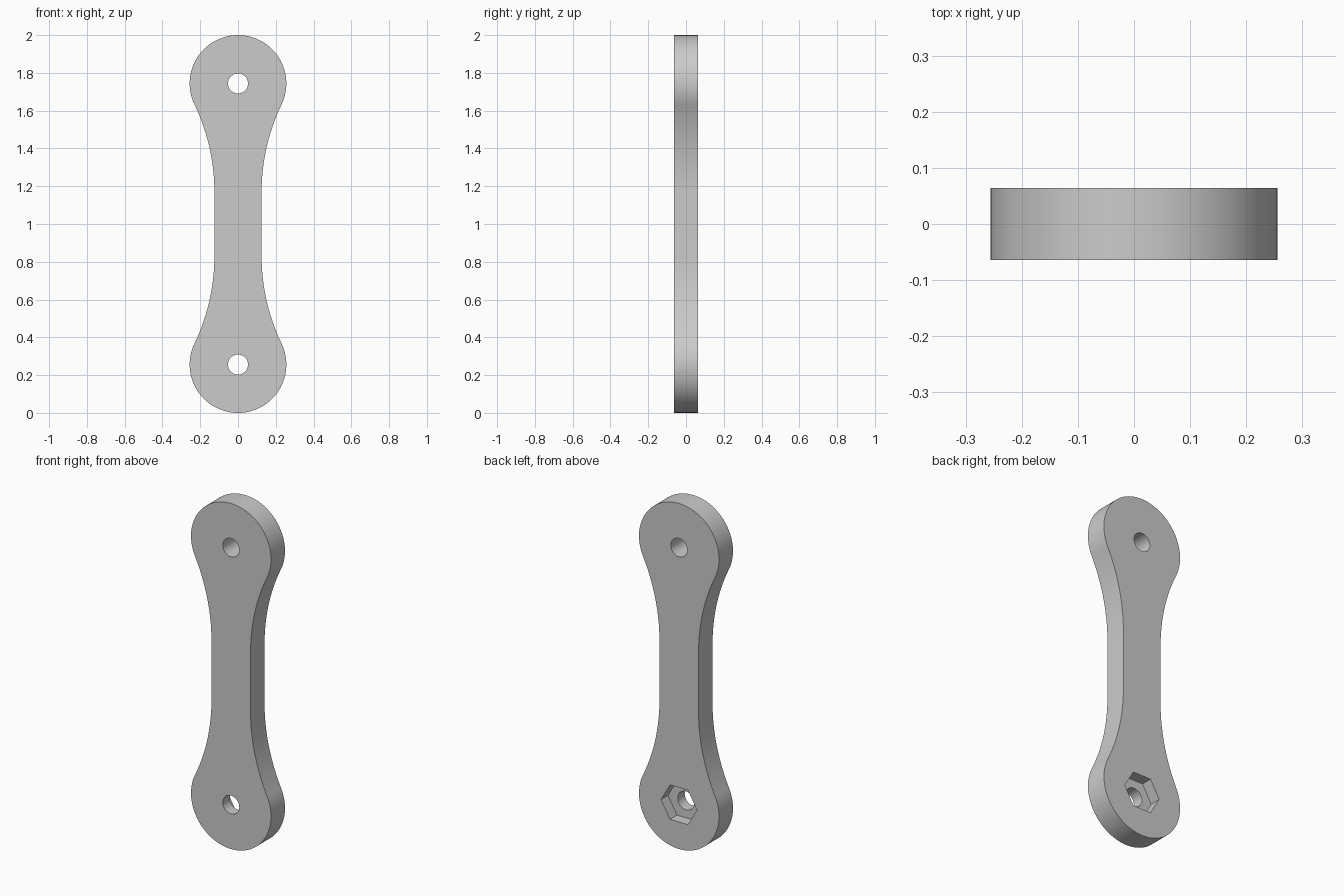
import bpy, bmesh
from math import pi, cos, sin, atan2, radians
from mathutils import Matrix

if "Cube" in bpy.data.objects:
    bpy.data.objects.remove(bpy.data.objects["Cube"])

END_R, END_Z = 0.256, 0.744     # end radius, hole offset from the middle
WAIST, STRAIGHT = 0.125, 0.17   # half width and half length of the waist
HALF_T = 0.064                  # half thickness
HOLE_R, NUT_R, NUT_DEPTH = 0.053, 0.115, 0.064

grey = bpy.data.materials.new("grey")
grey.use_nodes = True
colour = (0.6, 0.6, 0.6, 1)
grey.diffuse_color = colour
grey.node_tree.nodes["Principled BSDF"].inputs["Base Color"].default_value = colour


def add_object(name, bm):
    bmesh.ops.recalc_face_normals(bm, faces=bm.faces)
    mesh = bpy.data.meshes.new(name)
    bm.to_mesh(mesh)
    bm.free()
    mesh.materials.append(grey)
    obj = bpy.data.objects.new(name, mesh)
    bpy.context.collection.objects.link(obj)
    return obj


def arc(cx, cz, r, start, end, n):
    steps = [start + (end - start) * i / n for i in range(n + 1)]
    return [(cx + r * cos(a), cz + r * sin(a)) for a in steps]


def prism(name, sides, radius, z, y0, y1):
    bm = bmesh.new()
    place = Matrix.Translation((0, (y0 + y1) / 2, z)) @ Matrix.Rotation(pi / 2, 4, "X")
    bmesh.ops.create_cone(bm, cap_ends=True, segments=sides, radius1=radius,
                          radius2=radius, depth=y1 - y0, matrix=place)
    obj = add_object(name, bm)
    obj.hide_render = True
    return obj


# Quarter outline: waist fillet tangent to the round end
dz = END_Z - STRAIGHT
fillet = (WAIST ** 2 + dz ** 2 - END_R ** 2) / (2 * (END_R - WAIST))
fx = WAIST + fillet
touch = atan2(dz, -fx)
quarter = arc(fx, STRAIGHT, fillet, pi, touch, 20)
quarter += arc(0, END_Z, END_R, touch - pi, pi / 2, 40)[1:]

# Mirror to the full outline
half = quarter + [(-x, z) for x, z in quarter[-2::-1]]
outline = half + [(-x, -z) for x, z in half]

# Link body
bm = bmesh.new()
face = bm.faces.new([bm.verts.new((x, -HALF_T, z + 1)) for x, z in outline])
side = bmesh.ops.extrude_face_region(bm, geom=[face])["geom"]
bmesh.ops.translate(bm, vec=(0, 2 * HALF_T, 0),
                    verts=[g for g in side if isinstance(g, bmesh.types.BMVert)])
link = add_object("link_arm", bm)

# Bolt holes, and a hexagonal nut pocket in the back of the lower end
cutters = [prism("upper_hole_cutter", 48, HOLE_R, 1 + END_Z, -0.2, 0.2),
           prism("lower_hole_cutter", 48, HOLE_R, 1 - END_Z, -0.2, 0.2),
           prism("nut_pocket_cutter", 6, NUT_R, 1 - END_Z, HALF_T - NUT_DEPTH, 0.2)]
# Point the pocket's corners sideways
pocket = cutters[2].data
if max(v.co.x for v in pocket.vertices) < NUT_R * 0.95:
    pivot = Matrix.Translation((0, 0, 1 - END_Z))
    pocket.transform(pivot @ Matrix.Rotation(pi / 6, 4, "Y") @ pivot.inverted())

for cutter in cutters:
    mod = link.modifiers.new(cutter.name, "BOOLEAN")
    mod.operation = "DIFFERENCE"
    mod.solver = "EXACT"
    mod.object = cutter

# Bake the cuts and drop the cutters
bpy.context.view_layer.update()
baked = bpy.data.meshes.new_from_object(
    link.evaluated_get(bpy.context.evaluated_depsgraph_get()))
link.modifiers.clear()
link.data = baked
for cutter in cutters:
    bpy.data.objects.remove(cutter)

bpy.ops.object.select_all(action="DESELECT")
link.select_set(True)
bpy.context.view_layer.objects.active = link
bpy.ops.object.shade_smooth_by_angle(angle=radians(30))
